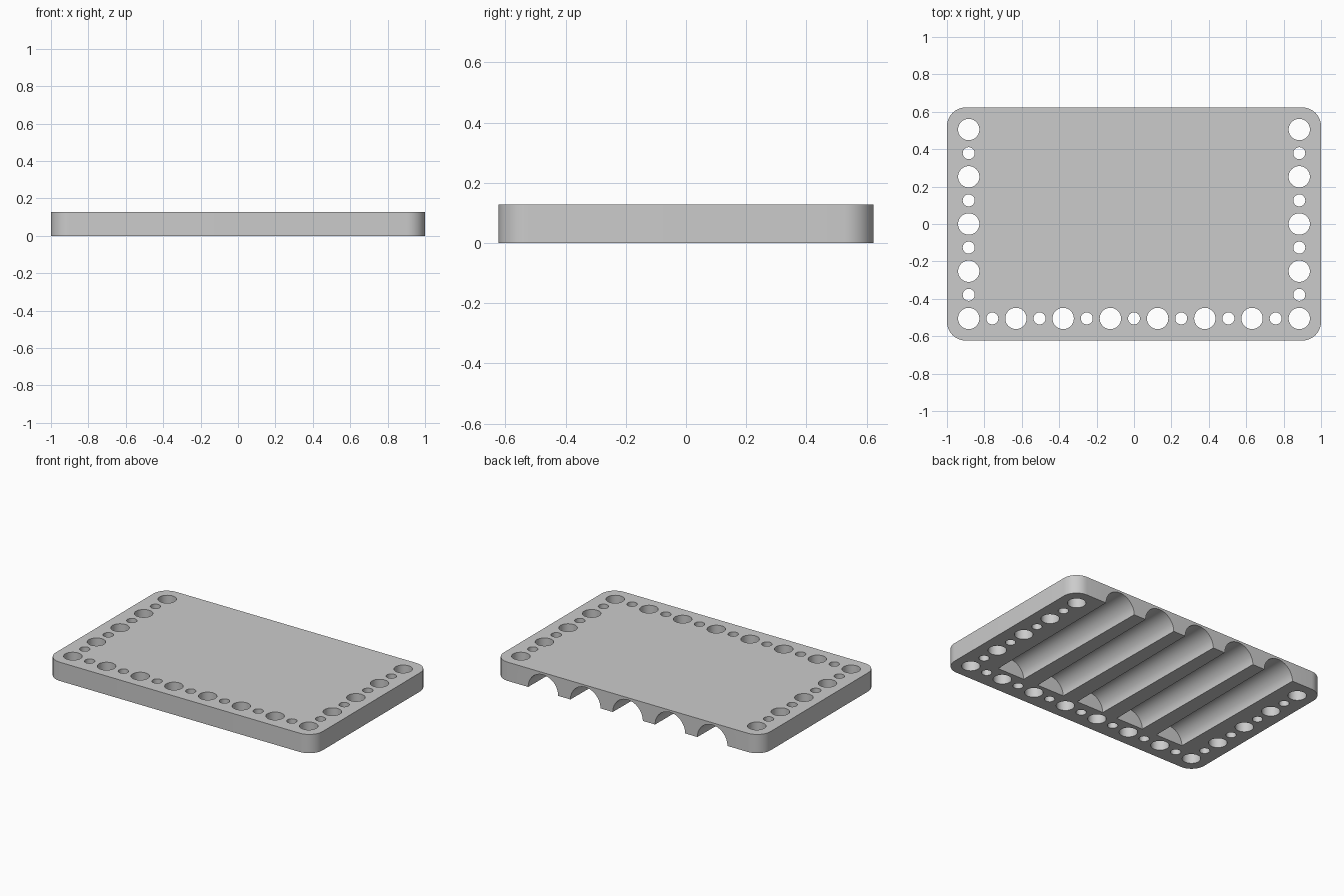
import bpy, bmesh, math
from mathutils import Matrix, Vector

HALF_X, HALF_Y, THICK, CORNER = 1.0, 0.623, 0.127, 0.1
PITCH = 0.2525
HOLE_X, HOLE_Y = 3.5 * PITCH, 2 * PITCH

cube = bpy.data.objects.get("Cube")
if cube:
    bpy.data.objects.remove(cube, do_unlink=True)

grey = bpy.data.materials.new("plain grey")
grey.use_nodes = True
colour = (0.6, 0.6, 0.6, 1)
grey.diffuse_color = colour
grey.node_tree.nodes["Principled BSDF"].inputs["Base Color"].default_value = colour


def make_object(name, bm):
    mesh = bpy.data.meshes.new(name)
    bmesh.ops.recalc_face_normals(bm, faces=bm.faces)
    bm.to_mesh(mesh)
    bm.free()
    mesh.materials.append(grey)
    obj = bpy.data.objects.new(name, mesh)
    bpy.context.collection.objects.link(obj)
    return obj


# Plate: a box with rounded upright corners
bm = bmesh.new()
bmesh.ops.create_cube(bm, size=1, matrix=Matrix.Translation((0, 0, THICK / 2))
                      @ Matrix.Diagonal((2 * HALF_X, 2 * HALF_Y, THICK, 1)))
upright = [e for e in bm.edges
           if abs((e.verts[0].co - e.verts[1].co).normalized().z) > 0.9]
bmesh.ops.bevel(bm, geom=upright, offset=CORNER, segments=10, profile=0.5,
                affect='EDGES')
plate = make_object("plate", bm)

# Cutters for holes and grooves
cut = bmesh.new()


def add_hole(x, y, radius):
    bmesh.ops.create_cone(cut, cap_ends=True, segments=40, radius1=radius,
                          radius2=radius, depth=0.4,
                          matrix=Matrix.Translation((x, y, THICK / 2)))


# Alternating large and small holes along the front and both sides
for i in range(15):
    add_hole(-HOLE_X + i * PITCH / 2, -HOLE_Y, 0.032 if i % 2 else 0.057)
for side in (-1, 1):
    for i in range(1, 9):
        add_hole(side * HOLE_X, -HOLE_Y + i * PITCH / 2, 0.032 if i % 2 else 0.057)

# Half-round grooves on the underside, open at the back
FRONT, BACK = -0.42, 0.66
for i in range(-2, 3):
    bmesh.ops.create_cone(cut, cap_ends=True, segments=64, radius1=0.102,
                          radius2=0.113, depth=BACK - FRONT,
                          matrix=Matrix.Translation((i * 0.317, (FRONT + BACK) / 2, 0))
                          @ Matrix.Rotation(-math.pi / 2, 4, 'X'))
cutter = make_object("cutter", cut)
cutter.hide_render = True

# Cut the plate, keep the result and drop the cutter
mod = plate.modifiers.new("cut", 'BOOLEAN')
mod.operation = 'DIFFERENCE'
mod.solver = 'EXACT'
mod.object = cutter
bpy.ops.object.select_all(action='DESELECT')
plate.select_set(True)
bpy.context.view_layer.objects.active = plate
bpy.ops.object.modifier_apply(modifier=mod.name)
bpy.data.objects.remove(cutter, do_unlink=True)
bpy.ops.object.shade_smooth_by_angle(angle=math.radians(30))
